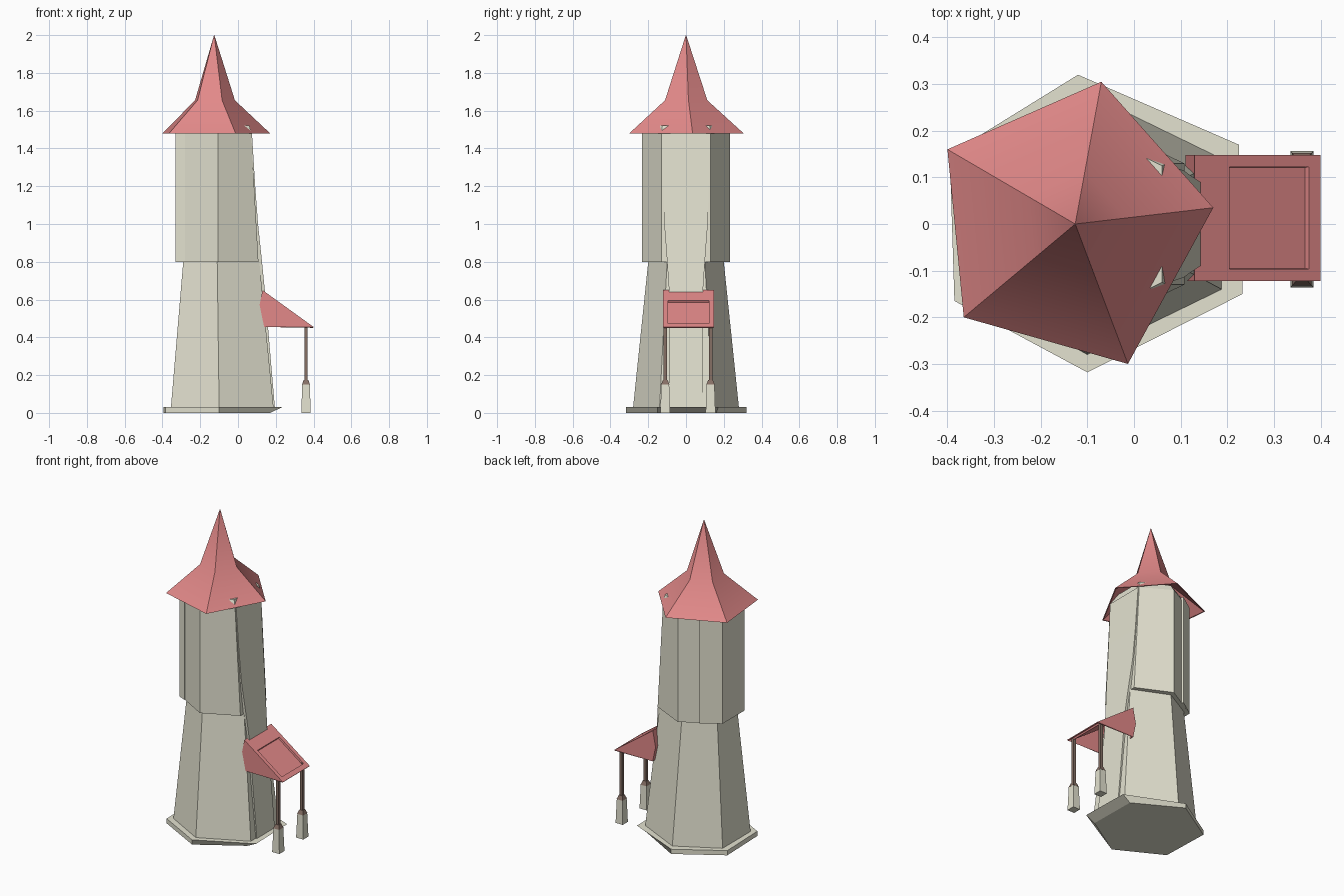
import bpy, bmesh
from math import radians

if "Cube" in bpy.data.objects:
    bpy.data.objects.remove(bpy.data.objects["Cube"])


def material(name, rgb):
    m = bpy.data.materials.new(name)
    m.diffuse_color = (*rgb, 1)
    m.use_nodes = True
    m.node_tree.nodes["Principled BSDF"].inputs["Base Color"].default_value = m.diffuse_color
    return m


STONE = material("stone", (0.77, 0.76, 0.63))
TILE = material("red_tile", (0.76, 0.25, 0.25))
WOOD = material("dark_wood", (0.24, 0.16, 0.13))


def finish(bm, name, mat):
    me = bpy.data.meshes.new(name)
    bmesh.ops.recalc_face_normals(bm, faces=bm.faces)
    bm.to_mesh(me)
    bm.free()
    me.materials.append(mat)
    ob = bpy.data.objects.new(name, me)
    bpy.context.collection.objects.link(ob)
    return ob


def loft(name, rings, mat):
    """Join rings (z, [(x, y), ...]) with flat faces and cap both ends."""
    bm = bmesh.new()
    vs = [[bm.verts.new((x, y, z)) for x, y in pts] for z, pts in rings]
    n = len(vs[0])
    for a, b in zip(vs, vs[1:]):
        for i in range(n):
            j = (i + 1) % n
            bm.faces.new((a[i], a[j], b[j], b[i]))
    bm.faces.new(vs[0])
    bm.faces.new(vs[-1])
    return finish(bm, name, mat)


def hexagon(xl, xm, xr, y_side, y_tip):
    """Six-sided plan with its tips on +y and -y."""
    return [(xr, -y_side), (xr, y_side), (xm, y_tip), (xl, y_side), (xl, -y_side), (xm, -y_tip)]


def rect(x, y, hx, hy):
    return [(x - hx, y - hy), (x + hx, y - hy), (x + hx, y + hy), (x - hx, y + hy)]


# Foundation slab, undercut on the porch side
slab = [(0.233, -0.15), (0.225, 0.17), (-0.12, 0.32), (-0.395, 0.15), (-0.385, -0.165), (-0.10, -0.318)]
under = [(0.17, -0.15), (0.165, 0.16)] + slab[2:]
loft("foundation", [(0, under), (0.03, slab)], STONE)

# Tapering lower tower
loft("lower_tower", [(0.03, hexagon(-0.355, -0.1, 0.188, 0.14, 0.28)),
                     (0.8, hexagon(-0.29, -0.11, 0.113, 0.1, 0.2))], STONE)

# Overhanging upper tower, its porch-side corners just pierce the roof
loft("upper_tower", [(0.8, hexagon(-0.285, -0.105, 0.108, 0.13, 0.232)),
                     (1.48, hexagon(-0.285, -0.105, 0.070, 0.13, 0.232)),
                     (1.522, hexagon(-0.26, -0.105, 0.060, 0.125, 0.205))], STONE)

# Slightly bowed wall running the full height on the porch side
wall = [(0.03, 0.195, 0.09), (0.65, 0.142, 0.09), (0.8, 0.127, 0.1),
        (1.0, 0.106, 0.115), (1.2, 0.091, 0.12), (1.48, 0.074, 0.125)]
loft("bowed_wall", [(z, [(-0.05, -w), (x, -w), (x, w), (-0.05, w)]) for z, x, w in wall], STONE)

# Raised wall panel wrapping the far side
panel = [(-0.28, -0.135), (-0.28, 0.135), (-0.215, 0.165),
         (-0.22, 0.18), (-0.33, 0.105), (-0.33, -0.115)]
loft("raised_panel", [(0.8, panel), (1.5, panel)], STONE)

# Five-sided flared spire with a hollow underside
apex = (-0.126, 0.0)
eave = [(0.17, 0.035), (-0.07, 0.305), (-0.4, 0.16), (-0.365, -0.2), (-0.013, -0.3)]


def shrink(f):
    return [(apex[0] + (x - apex[0]) * f, apex[1] + (y - apex[1]) * f) for x, y in eave]


spire = loft("spire_roof", [(1.63, shrink(0.37)), (1.48, shrink(0.975)), (1.48, eave),
                            (1.655, shrink(0.37)), (2.0, shrink(0.003))], TILE)
bpy.context.view_layer.objects.active = spire
spire.select_set(True)
bpy.ops.object.shade_smooth_by_angle(angle=radians(40))

# Porch roof: open-bottomed lean-to with a recessed panel in the slope
bm = bmesh.new()
profile = [(0.13, 0.455), (0.11, 0.55), (0.13, 0.65), (0.4, 0.455)]
sides = [[bm.verts.new((x, y, z)) for x, z in profile] for y in (-0.122, 0.148)]
for s in sides:
    bm.faces.new(s)
for i in range(3):
    slope = bm.faces.new((sides[0][i], sides[0][i + 1], sides[1][i + 1], sides[1][i]))
bm.normal_update()
if slope.normal.z < 0:
    slope.normal_flip()
bmesh.ops.inset_individual(bm, faces=[slope], thickness=0.036, depth=0)
# uneven frame: wider at the ridge than at the gutter
for v in slope.verts:
    t = 0.205 if v.co.x < 0.25 else 0.375
    v.co.x, v.co.z = t, 0.65 - (t - 0.13) * 0.195 / 0.27
bm.normal_update()
bmesh.ops.inset_individual(bm, faces=[slope], thickness=0.002, depth=-0.012)
porch = finish(bm, "porch_roof", TILE)
shell = porch.modifiers.new("thickness", "SOLIDIFY")
shell.thickness = 0.006
shell.offset = -1

# Porch posts on stone footings
for side, y in (("front", -0.11), ("back", 0.13)):
    loft(side + "_footing", [(0, rect(0.36, y, 0.025, 0.026)), (0.15, rect(0.36, y, 0.02, 0.021))], STONE)
    loft(side + "_post_collar", [(0.15, rect(0.36, y, 0.021, 0.022)),
                                 (0.175, rect(0.36, y, 0.012, 0.012))], WOOD)
    loft(side + "_post", [(0.165, rect(0.36, y, 0.009, 0.009)), (0.475, rect(0.36, y, 0.009, 0.009))], WOOD)
